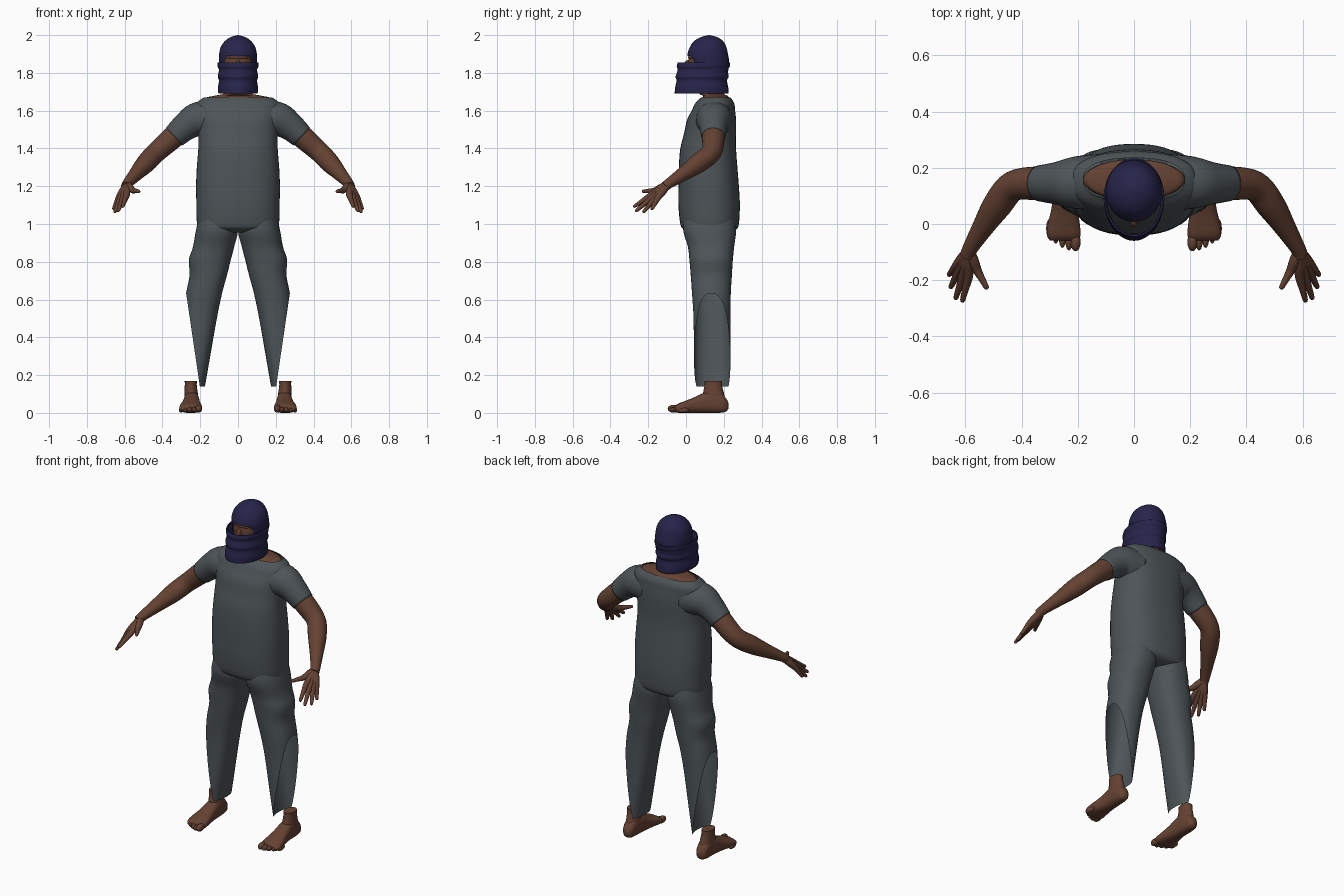
import bpy, bmesh, math
from mathutils import Vector

cube = bpy.data.objects.get("Cube")
if cube:
    bpy.data.objects.remove(cube)


def material(name, rgb):
    m = bpy.data.materials.new(name)
    m.use_nodes = True
    m.diffuse_color = (*rgb, 1)
    m.node_tree.nodes["Principled BSDF"].inputs["Base Color"].default_value = (*rgb, 1)
    return m


skin = material("brown skin", (0.13, 0.055, 0.033))
cloth = material("grey cloth", (0.075, 0.09, 0.097))
navy = material("navy wrap", (0.02, 0.018, 0.07))


def refine(rows, steps):
    """Catmull-Rom interpolation between the rows of a section table."""
    out = []
    last = len(rows) - 1
    for i in range(last):
        a, b, c, d = (rows[max(i - 1, 0)], rows[i], rows[i + 1], rows[min(i + 2, last)])
        for s in range(steps):
            t = s / steps
            out.append([q + t * (r - p) / 2 + t * t * (2 * p - 5 * q + 4 * r - s3) / 2
                        + t ** 3 * (3 * q - p - 3 * r + s3) / 2
                        for p, q, r, s3 in zip(a, b, c, d)])
    out.append(list(rows[-1]))
    return out


def build(name, rings, mat, caps=(False, False), mirror=False, edit=None, thickness=0):
    """Skin a list of equal point rings into one smooth object."""
    bm = bmesh.new()
    loops = [[bm.verts.new(p) for p in ring] for ring in rings]
    n = len(loops[0])
    for low, high in zip(loops, loops[1:]):
        for i in range(n):
            j = (i + 1) % n
            bm.faces.new((low[i], low[j], high[j], high[i]))
    for cap, loop in zip(caps, (loops[0], loops[-1])):
        if cap:
            bm.faces.new(loop)
    bmesh.ops.recalc_face_normals(bm, faces=bm.faces)
    if edit:
        edit(bm)
    mesh = bpy.data.meshes.new(name)
    bm.to_mesh(mesh)
    bm.free()
    mesh.materials.append(mat)
    ob = bpy.data.objects.new(name, mesh)
    bpy.context.collection.objects.link(ob)
    bpy.ops.object.select_all(action='DESELECT')
    ob.select_set(True)
    bpy.context.view_layer.objects.active = ob
    bpy.ops.object.shade_smooth_by_angle(angle=math.radians(50))
    if thickness:
        ob.modifiers.new("Thickness", 'SOLIDIFY').thickness = thickness
    if mirror:
        ob.modifiers.new("Mirror", 'MIRROR').use_clip = False
    return ob


def loft(name, rows, mat, axis='z', power=2, n=40, steps=4, **kw):
    """Rows are (position, x min, x max, other min, other max)."""
    def bend(v):
        return math.copysign(abs(v) ** (2 / power), v)
    rings = []
    for t, x0, x1, b0, b1 in refine(rows, steps):
        ring = []
        for i in range(n):
            a = math.tau * i / n
            x = (x0 + x1) / 2 + (x1 - x0) / 2 * bend(math.cos(a))
            b = (b0 + b1) / 2 + (b1 - b0) / 2 * bend(math.sin(a))
            ring.append((x, b, t) if axis == 'z' else (x, t, b))
        rings.append(ring)
    return build(name, rings, mat, **kw)


def centred(rows):
    return [(z, -h, h, y0, y1) for z, h, y0, y1 in rows]


def tube(name, rows, mat, n=20, steps=5, caps=(True, True), **kw):
    """Rows are (x, y, z, radius) along a path."""
    pts = refine(rows, steps)
    pos = [Vector(p[:3]) for p in pts]
    u, rings = None, []
    for i, p in enumerate(pts):
        t = (pos[min(i + 1, len(pos) - 1)] - pos[max(i - 1, 0)]).normalized()
        u = t.orthogonal() if u is None else u - t * u.dot(t)
        u.normalize()
        v = t.cross(u)
        rings.append([pos[i] + p[3] * (u * math.cos(math.tau * k / n) + v * math.sin(math.tau * k / n))
                      for k in range(n)])
    return build(name, rings, mat, caps=caps, mirror=True, **kw)


def ellipsoid(name, centre, size, mat, **kw):
    (x, y, z), (a, b, c) = centre, size
    rows = []
    for i in range(13):
        w = math.pi * (i + 0.02) / 12.04
        s = math.sin(w)
        rows.append((z - c * math.cos(w), x - a * s, x + a * s, y - b * s, y + b * s))
    return loft(name, rows, mat, n=24, steps=1, caps=(True, True), **kw)


# Shirt body and sleeves
loft("shirt", centred([
    (0.955, 0.15, 0.03, 0.23), (0.97, 0.2, -0.01, 0.265), (1.0, 0.217, -0.03, 0.28),
    (1.1, 0.22, -0.04, 0.285), (1.2, 0.222, -0.04, 0.28), (1.3, 0.218, -0.038, 0.272),
    (1.4, 0.21, -0.03, 0.265), (1.48, 0.21, -0.01, 0.265), (1.55, 0.215, 0.005, 0.265),
    (1.6, 0.225, 0.03, 0.26), (1.64, 0.22, 0.05, 0.255), (1.67, 0.18, 0.08, 0.235)]),
    cloth, power=2.4, n=56, caps=(True, False))
tube("sleeve", [(0.12, 0.15, 1.55, 0.1), (0.21, 0.147, 1.553, 0.093), (0.275, 0.145, 1.518, 0.076),
                (0.337, 0.145, 1.463, 0.064)], cloth, n=32, caps=(False, False), thickness=0.006)


# Trouser legs, slit open on the lower outer side
def slit(bm):
    bmesh.ops.bisect_plane(bm, geom=bm.verts[:] + bm.edges[:] + bm.faces[:],
                           plane_co=(0.274, 0, 0.63), plane_no=(0.49, 0, -0.072),
                           clear_outer=True)


loft("trouser_leg", [
    (1.06, 0.02, 0.2, 0.0, 0.25), (0.97, 0.0, 0.222, -0.015, 0.265), (0.88, 0.02, 0.238, 0.01, 0.255),
    (0.81, 0.038, 0.26, 0.018, 0.248), (0.73, 0.058, 0.256, 0.025, 0.243), (0.63, 0.085, 0.275, 0.032, 0.237),
    (0.5, 0.112, 0.285, 0.04, 0.235), (0.3, 0.147, 0.285, 0.042, 0.235), (0.14, 0.175, 0.29, 0.045, 0.235)],
    cloth, power=2.3, mirror=True, edit=slit)

# Neck and upper chest
loft("neck", centred([
    (1.6, 0.18, 0.09, 0.225), (1.662, 0.178, 0.085, 0.23), (1.678, 0.13, 0.09, 0.22),
    (1.69, 0.075, 0.07, 0.2), (1.72, 0.062, 0.065, 0.19), (1.8, 0.06, 0.065, 0.19)]),
    skin, caps=(True, True))

# Face seen through the eye gap
ellipsoid("face", (0, 0.115, 1.845), (0.086, 0.105, 0.125), skin)
ellipsoid("nose", (0, 0.012, 1.838), (0.014, 0.024, 0.03), skin)
ellipsoid("brow", (0, 0.04, 1.882), (0.055, 0.03, 0.012), skin)


# Head covering with an eye opening, and the loose wrap below it
def eye_gap(bm):
    doomed = []
    for f in bm.faces:
        c = f.calc_center_median()
        if c.y < 0.1 and c.z < 1.888 and abs(c.x) < 0.066:
            doomed.append(f)
    bmesh.ops.delete(bm, geom=doomed, context='FACES')


loft("head_cover", centred([
    (1.8, 0.095, 0.02, 0.222), (1.86, 0.1, 0.012, 0.228), (1.9, 0.1, 0.008, 0.222), (1.94, 0.09, 0.022, 0.212),
    (1.97, 0.068, 0.045, 0.195), (1.99, 0.038, 0.08, 0.163), (2.0, 0.003, 0.12, 0.126)]),
    navy, n=48, caps=(False, True), edit=eye_gap)
loft("face_wrap", centred([
    (1.69, 0.104, -0.06, 0.226), (1.72, 0.106, -0.058, 0.224), (1.76, 0.101, -0.05, 0.217),
    (1.78, 0.107, -0.055, 0.226), (1.815, 0.101, -0.044, 0.221), (1.835, 0.108, -0.049, 0.232),
    (1.856, 0.107, -0.044, 0.234)]), navy, n=48, thickness=0.006)

# Arms
tube("arm", [(0.24, 0.145, 1.545, 0.058), (0.34, 0.145, 1.462, 0.06), (0.43, 0.135, 1.382, 0.054),
             (0.485, 0.07, 1.325, 0.052), (0.54, -0.015, 1.265, 0.038), (0.585, -0.09, 1.215, 0.027),
             (0.592, -0.11, 1.2, 0.027)], skin, n=28)

# Hands: each finger runs from the wrist through its knuckle to the tip
wrist = Vector((0.587, -0.095, 1.21))
fingers = {
    "index": ((0.59, -0.19, 1.15), (0.612, -0.278, 1.09)),
    "middle": ((0.608, -0.18, 1.14), (0.636, -0.268, 1.066)),
    "ring": ((0.623, -0.165, 1.135), (0.654, -0.228, 1.06)),
    "little": ((0.632, -0.147, 1.14), (0.66, -0.183, 1.076)),
    "thumb": ((0.558, -0.165, 1.178), (0.522, -0.232, 1.172)),
}
for name, (knuckle, tip) in fingers.items():
    k, t = Vector(knuckle), Vector(tip)
    path = [(wrist, 0.018), (wrist.lerp(k, 0.5), 0.02), (k, 0.016), (k.lerp(t, 0.5), 0.012),
            (k.lerp(t, 0.92), 0.009), (t, 0.003)]
    tube(name + "_finger", [(*p, r) for p, r in path], skin, n=12, steps=3)

# Feet, ankles and toes
loft("foot", [
    (0.226, 0.235, 0.255, 0.025, 0.05), (0.21, 0.217, 0.277, 0.006, 0.08), (0.17, 0.209, 0.285, 0.0, 0.115),
    (0.11, 0.205, 0.287, 0.0, 0.112), (0.05, 0.2, 0.295, 0.0, 0.085), (0.0, 0.193, 0.307, 0.0, 0.065),
    (-0.04, 0.19, 0.31, 0.0, 0.05), (-0.058, 0.2, 0.3, 0.008, 0.035)],
    skin, axis='y', power=2.5, caps=(True, True), mirror=True)
loft("ankle", [(0.04, 0.208, 0.284, 0.09, 0.212), (0.1, 0.212, 0.284, 0.09, 0.202),
               (0.14, 0.218, 0.282, 0.097, 0.192), (0.17, 0.218, 0.282, 0.098, 0.19)],
     skin, caps=(True, True), mirror=True)
for i in range(5):
    r = 0.018 if i == 0 else 0.0135 - 0.0007 * i
    ellipsoid(f"toe_{i + 1}", (0.208 + 0.0235 * i, -0.064 + 0.003 * i * i, r + 0.004),
              (r, 0.033, r + 0.003), skin, mirror=True)
